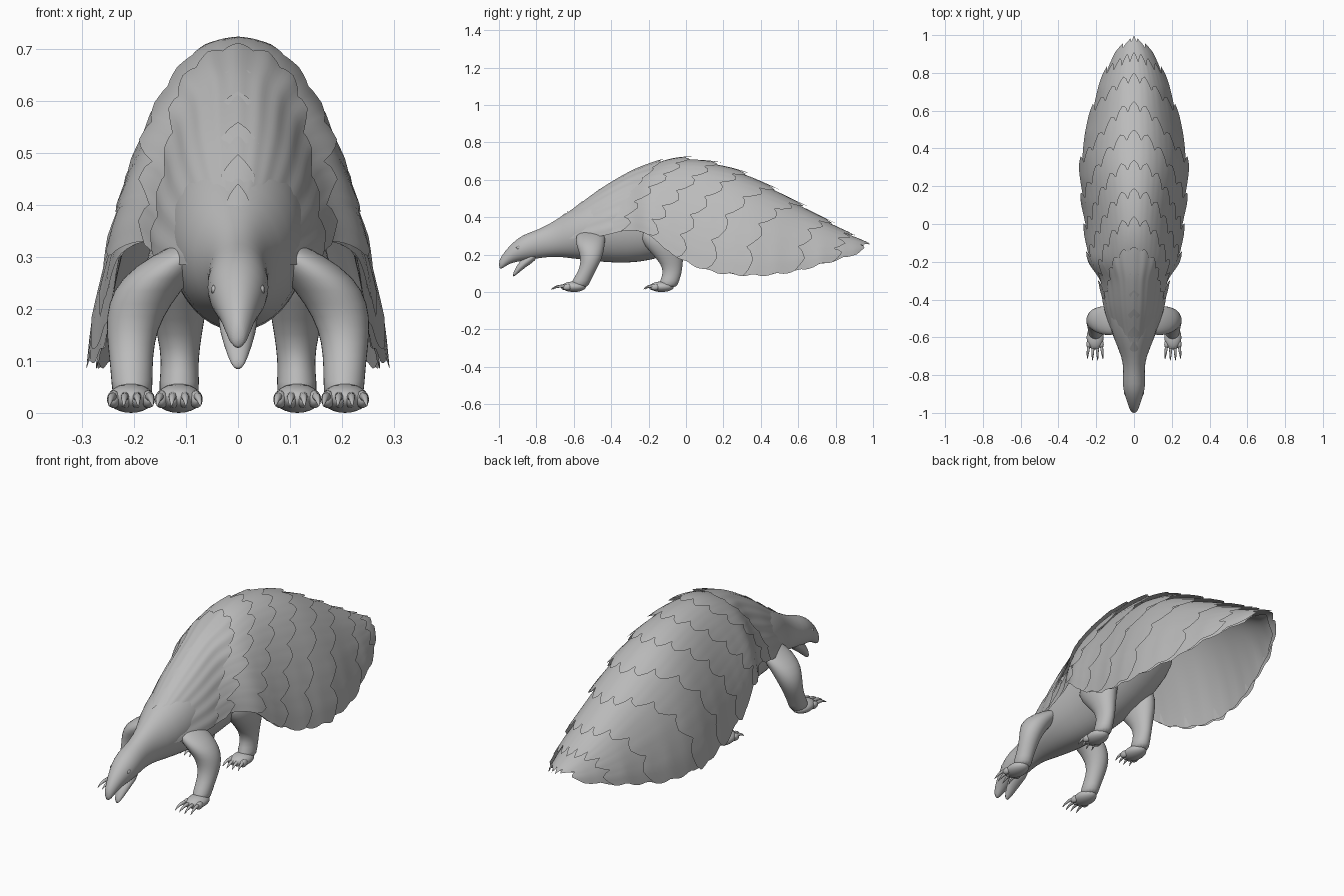
import bpy, bmesh, math
from math import sin, cos, pi

if "Cube" in bpy.data.objects:
    bpy.data.objects.remove(bpy.data.objects["Cube"])

grey = bpy.data.materials.new("warm_grey")
grey.diffuse_color = (0.5, 0.5, 0.5, 1)
grey.use_nodes = True
grey.node_tree.nodes["Principled BSDF"].inputs["Base Color"].default_value = grey.diffuse_color


def make(name, bm, subsurf=0, angle=40):
    bmesh.ops.recalc_face_normals(bm, faces=bm.faces)
    me = bpy.data.meshes.new(name)
    bm.to_mesh(me)
    bm.free()
    me.materials.append(grey)
    for p in me.polygons:
        p.use_smooth = True
    me.set_sharp_from_angle(angle=math.radians(angle))
    ob = bpy.data.objects.new(name, me)
    bpy.context.scene.collection.objects.link(ob)
    if subsurf:
        m = ob.modifiers.new("smooth", 'SUBSURF')
        m.levels = m.render_levels = subsurf
    return ob


def loft(name, rings, upright=False, sides=16, subsurf=1):
    """Skin elliptical rings (x, y, z, r1, r2); horizontal rings if upright."""
    bm = bmesh.new()
    loops = []
    for x, y, z, r1, r2 in rings:
        loop = []
        for i in range(sides):
            c, s = r1 * cos(2 * pi * i / sides), r2 * sin(2 * pi * i / sides)
            loop.append(bm.verts.new((x + c, y + s, z) if upright else (x + c, y, z + s)))
        loops.append(loop)
    for a, b in zip(loops, loops[1:]):
        for i in range(sides):
            j = (i + 1) % sides
            bm.faces.new((a[i], a[j], b[j], b[i]))
    bm.faces.new(loops[0])
    bm.faces.new(loops[-1])
    return make(name, bm, subsurf, 180)


def ball(name, loc, size):
    bm = bmesh.new()
    bmesh.ops.create_uvsphere(bm, u_segments=20, v_segments=12, radius=1)
    bmesh.ops.scale(bm, vec=size, verts=bm.verts)
    bmesh.ops.translate(bm, vec=loc, verts=bm.verts)
    return make(name, bm, 0, 180)


def grid(name, nu, nv, fn):
    bm = bmesh.new()
    rows = [[bm.verts.new(fn(i / nu, j / nv)) for i in range(nu + 1)] for j in range(nv + 1)]
    for a, b in zip(rows, rows[1:]):
        for i in range(nu):
            bm.faces.new((a[i], a[i + 1], b[i + 1], b[i]))
    # keep the upper side facing outward
    ob = make(name, bm)
    mid = ob.data.polygons[nu * (nv // 2) + nu // 2]
    if mid.normal.z < 0:
        ob.data.flip_normals()
    return ob


# Armour outline: y, top height, lower edge height, half width
OUTLINE = [(-.72, .37, .30, .05), (-.6, .45, .285, .108), (-.45, .555, .30, .155),
           (-.3, .64, .33, .18), (-.2, .68, .305, .232), (-.1, .707, .22, .25),
           (0, .712, .155, .258), (.15, .688, .103, .274), (.3, .637, .085, .281),
           (.45, .56, .087, .262), (.6, .472, .11, .222), (.75, .382, .15, .174),
           (.88, .305, .19, .108), (.95, .27, .215, .06), (1.0, .248, .235, .012)]


def outline(y):
    """Smooth cubic interpolation of the outline."""
    y = min(max(y, OUTLINE[0][0]), 1.0)
    k = 0
    while k < len(OUTLINE) - 2 and y > OUTLINE[k + 1][0]:
        k += 1
    p0, p1, p2 = OUTLINE[max(k - 1, 0)], OUTLINE[k], OUTLINE[k + 1]
    p3 = OUTLINE[min(k + 2, len(OUTLINE) - 1)]
    h = p2[0] - p1[0]
    t = (y - p1[0]) / h
    out = []
    for c in (1, 2, 3):
        m1 = (p2[c] - p0[c]) / (p2[0] - p0[0]) * h
        m2 = (p3[c] - p1[c]) / (p3[0] - p1[0]) * h
        out.append((2*t**3 - 3*t*t + 1) * p1[c] + (t**3 - 2*t*t + t) * m1
                   + (3*t*t - 2*t**3) * p2[c] + (t**3 - t*t) * m2)
    return out


def surface(y, a, off):
    top, bot, w = outline(y)
    off *= min(1, max(0, (1 - y) * 8) + .2)
    if y > -.1:  # scalloped rim
        bot += .014 * (1 - abs(sin(pi * y / .12))) * abs(sin(a)) ** 8 * min(1, (1 - y) * 4)
    w *= 1 - .09 * abs(sin(2 * a))  # slightly tapered sides
    return ((w + off) * sin(a), y, bot + (top - bot + off) * cos(a))


# Overlapping rows of scales: rear edge, number across
ROWS = [(-.12, 13), (.04, 13), (.19, 13), (.34, 13), (.5, 11),
        (.65, 11), (.8, 9), (.91, 9), (1.0, 5)]


def row_edge(y, a):
    slant = max(.05, .34 * min(1, (1 - y) / .4, (y + .6) / .6))
    return y - slant * sin(a) ** 2


def scale_row(k):
    yk, count = ROWS[k]
    amp, lift = (.025, .004) if k == 0 else (.05, .011)
    if k == len(ROWS) - 1:
        amp = .035

    def fn(u, v):
        a = (u - .5) * pi
        f = (u * count) % 1
        tri = 1 - abs(2 * f - 1)
        start = row_edge(ROWS[k - 1][0], a) - .095 if k else -.72
        end = row_edge(yk, a) + amp * (tri ** .55 - 1)
        y = start + (end - start) * v
        return surface(y, a, -lift + 2 * lift * v + .005 * tri * v)
    grid("scale_row_%02d" % k, count * 6, 14 if k else 30, fn)


for k in range(len(ROWS)):
    scale_row(k)

# Small pointed scales along the front of the spine
for k, yc in enumerate((-.62, -.54, -.45, -.35, -.25)):
    grid("spine_scale_%d" % k, 6, 4, lambda u, v: surface(
        yc - .08 + v * (.08 - .04 * abs(2 * u - 1)), (u - .5) * .6,
        -.004 + .009 * v * (1 - .5 * abs(2 * u - 1))))

# Inner wall of the hollow tail and flanks
grid("armour_lining", 40, 50,
     lambda u, v: surface(-.7 + v * (row_edge(.955, (u - .5) * pi) + .7), (u - .5) * pi,
                          -.008 - .025 * cos((u - .5) * pi)))

# Head, neck and trunk: y, top, bottom, half width
BODY = [(-1.0, .165, .125, .010), (-.985, .195, .122, .022), (-.95, .24, .15, .034),
        (-.9, .288, .163, .051), (-.85, .315, .168, .062), (-.78, .337, .182, .055),
        (-.7, .382, .19, .064), (-.62, .437, .18, .105), (-.5, .505, .165, .135),
        (-.38, .55, .153, .14), (-.25, .57, .156, .14), (-.12, .58, .185, .155),
        (0, .57, .24, .17), (.1, .54, .33, .16), (.17, .5, .42, .1)]
loft("head_and_trunk", [(0, y, (t + b) / 2, w, (t - b) / 2) for y, t, b, w in BODY], sides=24)

# Lower jaw
loft("lower_jaw", [(0, -.926, .088, .009, .009), (0, -.905, .118, .022, .026),
                   (0, -.865, .160, .036, .032), (0, -.79, .205, .044, .03)])

FRONT = [(.06, -.50, .335, .04, .06), (.105, -.51, .305, .06, .08), (.158, -.512, .26, .07, .08),
         (.19, -.505, .21, .062, .066), (.205, -.51, .16, .05, .053),
         (.206, -.53, .11, .043, .046), (.204, -.56, .06, .04, .05), (.203, -.575, .02, .04, .05)]
HIND = [(.10, -.13, .36, .06, .12), (.115, -.125, .28, .07, .125), (.116, -.10, .21, .058, .09),
        (.112, -.075, .15, .043, .058), (.112, -.072, .10, .036, .05),
        (.113, -.088, .06, .039, .052), (.114, -.10, .02, .04, .052)]

for side, s in (("left", -1), ("right", 1)):
    # Legs, feet and claws
    for label, rings, fx, fy in (("front", FRONT, .206, -.60), ("hind", HIND, .114, -.13)):
        loft(f"{side}_{label}_leg", [(s * x, y, z, a, b) for x, y, z, a, b in rings], True)
        ball(f"{side}_{label}_foot", (s * fx, fy, .028), (.045, .065, .028))
        reach = .08 if label == "front" else .055
        for i in range(4):
            d = i - 1.5
            x0, y0 = s * (fx + d * .022), fy - .048 + abs(d) * .008
            ball(f"{side}_{label}_toe_{i}", (x0, y0, .026), (.013, .024, .017))
            loft(f"{side}_{label}_claw_{i}",
                 [(x0, y0, .03, .010, .011),
                  (x0 + s * d * .003, y0 - reach * .5, .033, .008, .008),
                  (x0 + s * d * .005, y0 - reach * .85, .021, .004, .004),
                  (x0 + s * d * .006, y0 - reach, .012, .001, .001)], sides=8)
    # Eyes
    ball(f"{side}_eye", (s * .046, -.895, .237), (.006, .013, .009))
